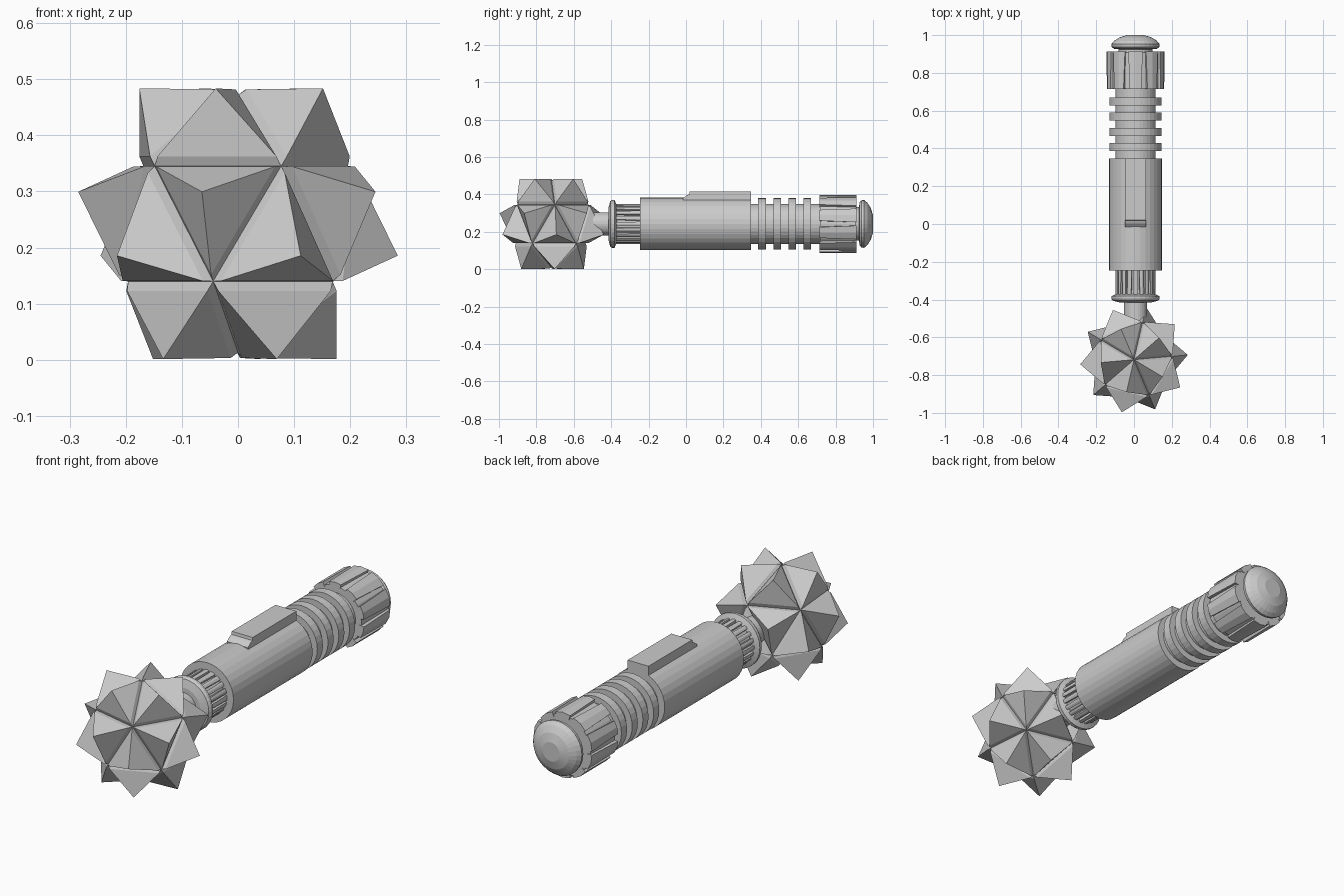
import bpy, bmesh, math
from mathutils import Matrix

if "Cube" in bpy.data.objects:
    bpy.data.objects.remove(bpy.data.objects["Cube"])

CX, CZ = 0.008, 0.2425     # handle axis runs along y through this x, z


def finish(bm, name):
    bmesh.ops.recalc_face_normals(bm, faces=bm.faces)
    me = bpy.data.meshes.new(name)
    bm.to_mesh(me)
    bm.free()
    ob = bpy.data.objects.new(name, me)
    bpy.context.collection.objects.link(ob)
    return ob


def ring_point(y, r, a):
    return (CX + r * math.sin(a), y, CZ + r * math.cos(a))


def lathe(name, profile, n=32):
    """Closed turned part around the handle axis from (y, radius) points."""
    bm = bmesh.new()
    rings = [[bm.verts.new(ring_point(y, r, 2 * math.pi * i / n)) for i in range(n)]
             for y, r in profile]
    for a, b in zip(rings, rings[1:]):
        for i in range(n):
            j = (i + 1) % n
            bm.faces.new((a[i], a[j], b[j], b[i]))
    bm.faces.new(rings[0])
    bm.faces.new(rings[-1])
    return finish(bm, name)


def ribs(name, n, y0, y1, r_in, r_out, half0, half1):
    """Ring of tapered raised panels; half0/half1 are half widths in degrees."""
    bm = bmesh.new()
    for k in range(n):
        c = 2 * math.pi * k / n
        ends = []
        for y, h in ((y0, math.radians(half0)), (y1, math.radians(half1))):
            ends.append([bm.verts.new(ring_point(y, r, c + s * h)) for r, s in
                         ((r_in, -1), (r_out, -1), (r_out + .002, 0), (r_out, 1), (r_in, 1))])
        a, b = ends
        for i in range(5):
            j = (i + 1) % 5
            bm.faces.new((a[i], a[j], b[j], b[i]))
        bm.faces.new(a)
        bm.faces.new(b)
    return finish(bm, name)


# Spiked head: icosahedron, each face raised slightly then drawn to a point
src = bmesh.new()
bmesh.ops.create_icosphere(src, subdivisions=1, radius=0.22)
bm = bmesh.new()
for f in src.faces:
    c, n = f.calc_center_median(), f.normal
    low = [bm.verts.new(v.co) for v in f.verts]
    base = [bm.verts.new(c + (v.co - c) * 0.94 + n * 0.018) for v in f.verts]
    tip = bm.verts.new(n * 0.291)
    for i in range(3):
        j = (i + 1) % 3
        bm.faces.new((low[i], low[j], base[j], base[i]))
        bm.faces.new((base[i], base[j], tip))
src.free()
bmesh.ops.remove_doubles(bm, verts=bm.verts, dist=1e-5)
bm.transform(Matrix.Translation((0, -0.718, CZ)) @ Matrix.Rotation(math.radians(5), 4, 'Z')
             @ Matrix.Diagonal((1, 1, 1.043, 1)))
finish(bm, "spiked_head")

# Rod and flange behind the head
lathe("head_rod", [(-0.62, .062), (-0.39, .062)])
lathe("flange", [(-0.415, .085), (-0.405, .122), (-0.395, .128), (-0.382, .128), (-0.37, .10)])

# Ribbed neck
lathe("neck", [(-0.385, .092), (-0.24, .092)])
ribs("neck_ribs", 20, -0.38, -0.24, .088, .105, 5.2, 6.6)

# Main body
lathe("handle_body", [(-0.245, .14), (0.348, .14)])

# Button plate on top with a flared front
side = [(.348, .415), (.02, .415), (.018, .401), (.003, .395), (-.015, .38), (-.015, .33), (.348, .33)]
bm = bmesh.new()
left, right = ([bm.verts.new((CX + s * 0.055, y, z)) for y, z in side] for s in (-1, 1))
for i in range(len(side)):
    j = (i + 1) % len(side)
    bm.faces.new((left[i], left[j], right[j], right[i]))
bm.faces.new(left)
bm.faces.new(right)
finish(bm, "button_plate")

# Grip with four rings
lathe("grip_core", [(0.34, .107), (0.73, .107)])
for k in range(4):
    y = 0.386 + k * 0.0805
    lathe(f"grip_ring_{k + 1}", [(y, .138), (y + 0.042, .138)])

# End collar with raised panels
lathe("end_collar", [(0.717, .138), (0.908, .142)])
ribs("collar_panels", 10, 0.715, 0.912, .13, .153, 11.5, 14.5)

# Domed pommel
lathe("pommel", [(0.90, .09), (0.925, .09), (0.928, .115), (0.938, .126), (0.952, .128),
                 (0.97, .113), (0.988, .085), (1.0, .045)])
